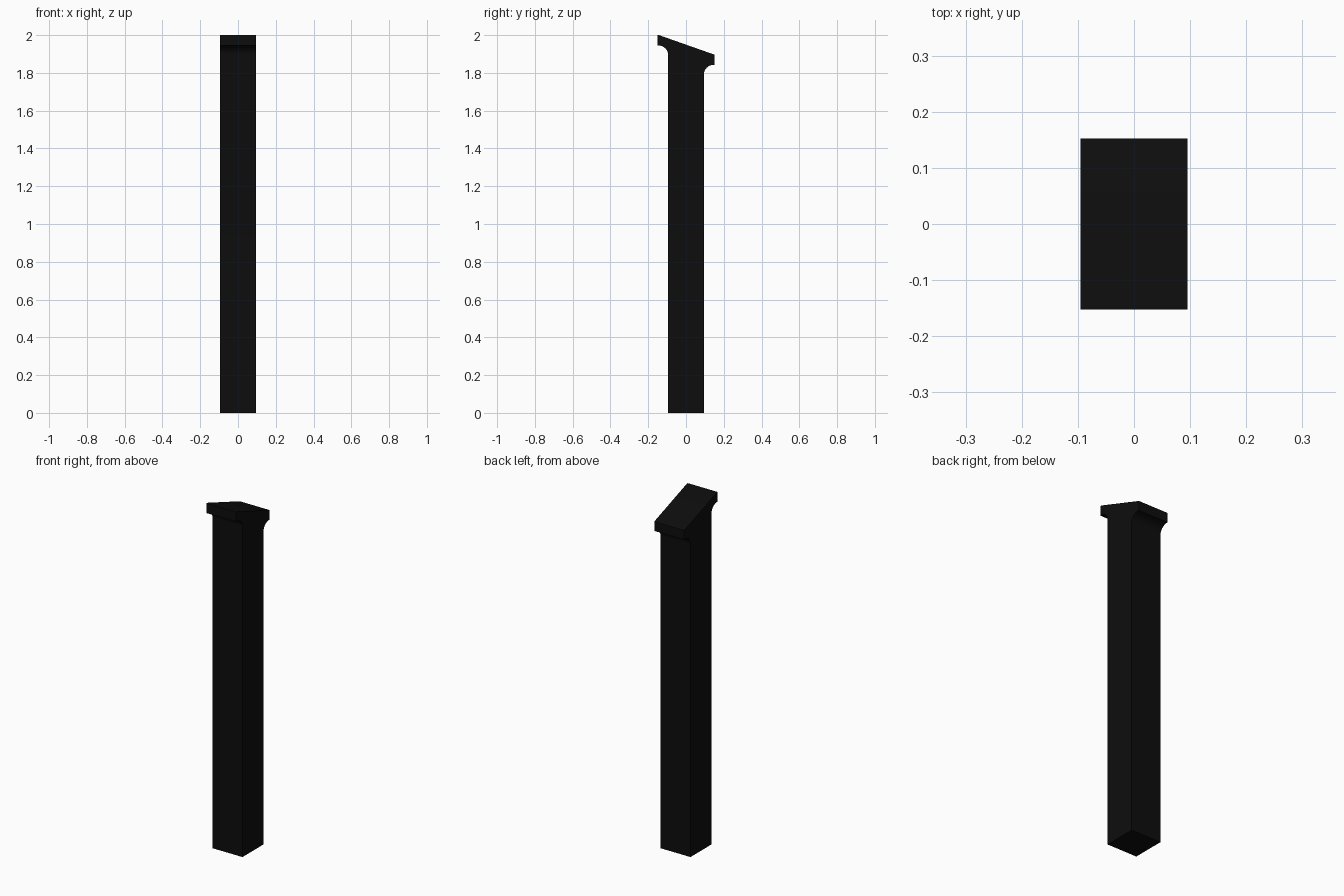
import bpy, bmesh, math

if "Cube" in bpy.data.objects:
    bpy.data.objects.remove(bpy.data.objects["Cube"])

HALF_W = 0.095    # half width of the post
HALF_CAP = 0.152  # half depth of the flared head
R = 0.05          # cove radius
STEPS = 8


def cove(side, lip_z):
    """Concave quarter round from the shaft face out to the lip underside."""
    pts = []
    for i in range(STEPS + 1):
        a = math.radians(90) * i / STEPS
        pts.append((side * (HALF_W + R - R * math.cos(a)),
                    lip_z - R + R * math.sin(a)))
    return pts


# Side profile (y, z): shaft, rear cove and lip, sloping top, front lip and cove
profile = [(-HALF_W, 0), (HALF_W, 0)]
profile += cove(1, 1.842)
profile += [(HALF_CAP, 1.842), (HALF_CAP, 1.896), (-0.143, 2.0),
            (-HALF_CAP, 2.0), (-HALF_CAP, 1.945)]
profile += reversed(cove(-1, 1.945))

# Extrude the profile across x
bm = bmesh.new()
face = bm.faces.new([bm.verts.new((-HALF_W, y, z)) for y, z in profile])
ext = bmesh.ops.extrude_face_region(bm, geom=[face], use_keep_orig=True)
moved = [g for g in ext["geom"] if isinstance(g, bmesh.types.BMVert)]
bmesh.ops.translate(bm, verts=moved, vec=(2 * HALF_W, 0, 0))
bmesh.ops.recalc_face_normals(bm, faces=bm.faces[:])
mesh = bpy.data.meshes.new("post")
bm.to_mesh(mesh)
bm.free()

post = bpy.data.objects.new("post", mesh)
bpy.context.collection.objects.link(post)

# Black finish
black = bpy.data.materials.new("black_metal")
black.diffuse_color = (0.004, 0.004, 0.004, 1)
black.use_nodes = True
black.node_tree.nodes["Principled BSDF"].inputs["Base Color"].default_value = black.diffuse_color
mesh.materials.append(black)

# Smooth coves, sharp corners
bpy.context.view_layer.objects.active = post
post.select_set(True)
bpy.ops.object.shade_smooth_by_angle(angle=math.radians(30))
